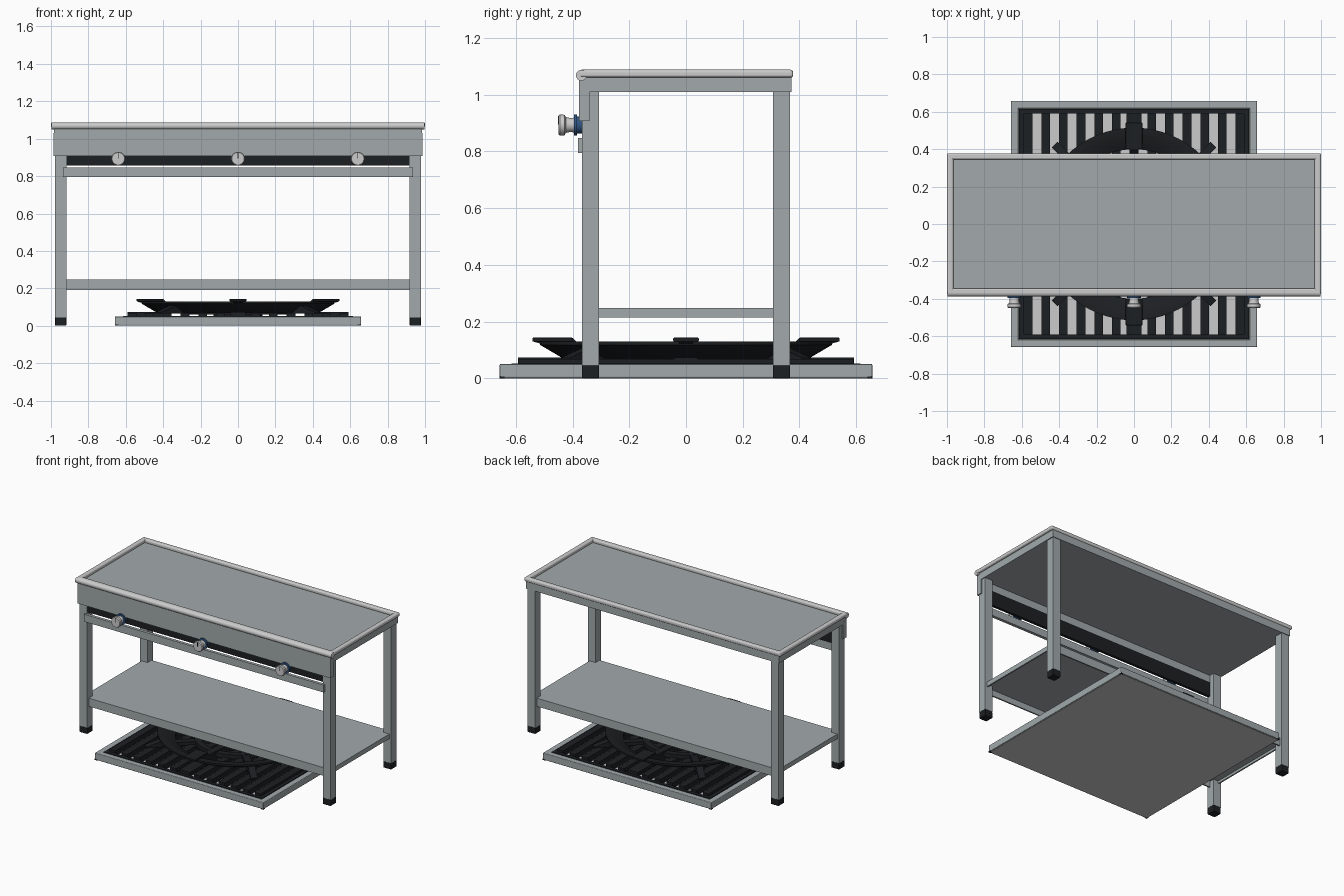
import bpy, bmesh, math
from mathutils import Matrix, Vector

if "Cube" in bpy.data.objects:
    bpy.data.objects.remove(bpy.data.objects["Cube"])


def material(name, c):
    m = bpy.data.materials.new(name)
    m.diffuse_color = (*c, 1)
    m.use_nodes = True
    m.node_tree.nodes["Principled BSDF"].inputs["Base Color"].default_value = m.diffuse_color
    return m


STEEL = material("steel", (0.36, 0.40, 0.41))
LIGHT = material("light_steel", (0.55, 0.57, 0.57))
BLACK = material("black_iron", (0.012, 0.014, 0.016))
BLUE = material("blue_bezel", (0.03, 0.09, 0.22))


def finish(name, bm, mat, smooth=False):
    bmesh.ops.recalc_face_normals(bm, faces=bm.faces)
    me = bpy.data.meshes.new(name)
    bm.to_mesh(me)
    bm.free()
    ob = bpy.data.objects.new(name, me)
    bpy.context.collection.objects.link(ob)
    me.materials.append(mat)
    if smooth:
        bpy.context.view_layer.objects.active = ob
        ob.select_set(True)
        bpy.ops.object.shade_smooth_by_angle(angle=math.radians(35))
        ob.select_set(False)
    return ob


def box(name, x, y, z, mat=STEEL, bevel=0, rot=0):
    bm = bmesh.new()
    bmesh.ops.create_cube(bm, size=1)
    size = (x[1] - x[0], y[1] - y[0], z[1] - z[0])
    mid = Vector(((x[0] + x[1]) / 2, (y[0] + y[1]) / 2, (z[0] + z[1]) / 2))
    bm.transform(Matrix.Rotation(rot, 4, 'Z') @ Matrix.Translation(mid) @ Matrix.Diagonal((*size, 1)))
    ob = finish(name, bm, mat)
    if bevel:
        b = ob.modifiers.new("bevel", 'BEVEL')
        b.width, b.segments = bevel, 3
    return ob


def frame(name, hx, hy, w, z, mat=STEEL, bevel=0):
    """Rectangular ring from four bars."""
    for s, side in ((-1, "a"), (1, "b")):
        ys, xs = sorted((s * hy, s * (hy - w))), sorted((s * hx, s * (hx - w)))
        box(f"{name}_long_{side}", (-hx, hx), ys, z, mat, bevel)
        box(f"{name}_short_{side}", xs, (-hy, hy), z, mat, bevel)


def lathe(name, profile, mat, n=48, closed=False, matrix=Matrix()):
    """Revolve (radius, height) points around z."""
    bm = bmesh.new()
    vs = [bm.verts.new((r, 0, z)) for r, z in profile]
    es = [bm.edges.new(p) for p in zip(vs, vs[1:])]
    if closed:
        es.append(bm.edges.new((vs[-1], vs[0])))
    bmesh.ops.spin(bm, geom=vs + es, cent=(0, 0, 0), axis=(0, 0, 1), angle=math.tau, steps=n)
    bmesh.ops.remove_doubles(bm, verts=bm.verts, dist=1e-5)
    bm.transform(matrix)
    return finish(name, bm, mat, True)


def prism(name, profile, width, rot, mat):
    """Extrude an (r, z) outline sideways, then turn it about z."""
    bm = bmesh.new()
    f = bm.faces.new([bm.verts.new((r, -width / 2, z)) for r, z in profile])
    ext = bmesh.ops.extrude_face_region(bm, geom=[f])
    bmesh.ops.translate(bm, vec=(0, width, 0), verts=[v for v in ext['geom'] if isinstance(v, bmesh.types.BMVert)])
    bm.transform(Matrix.Rotation(rot, 4, 'Z'))
    return finish(name, bm, mat)


# Table top: slab, raised rim, rolled front edge
box("table_top", (-0.985, 0.985), (-0.37, 0.372), (1.01, 1.065))
frame("top_rim", 1.0, 0.378, 0.034, (1.06, 1.088), LIGHT, 0.01)
lathe("front_roll", [(0, -0.998), (0.019, -0.998), (0.019, 0.998), (0, 0.998)], LIGHT, 24,
      matrix=Matrix.Translation((0, -0.369, 1.068)) @ Matrix.Rotation(math.pi / 2, 4, 'Y'))

# Legs with black feet
for sx in (-1, 1):
    for sy in (-1, 1):
        x, y = sorted((sx * 0.918, sx * 0.979)), sorted((sy * 0.306, sy * 0.367))
        box("leg", x, y, (0.045, 1.015))
        box("foot", x, y, (0, 0.046), BLACK, 0.004)

# Front apron with folded ends, control panel, lower rail
box("front_apron", (-0.985, 0.985), (-0.378, -0.368), (0.908, 1.06))
for s in (-1, 1):
    box("apron_end", sorted((s * 0.978, s * 0.986)), (-0.378, -0.34), (0.908, 1.03))
box("control_panel", (-0.92, 0.92), (-0.362, -0.342), (0.858, 0.96), BLACK)
box("panel_back", (-0.92, 0.92), (-0.362, -0.342), (0.96, 1.012))
box("lower_rail", (-0.935, 0.935), (-0.381, -0.36), (0.795, 0.847))

# Knobs
for x in (-0.64, 0, 0.64):
    m = Matrix.Translation((x, -0.35, 0.893)) @ Matrix.Rotation(math.pi / 2, 4, 'X')
    lathe("knob_bezel", [(0, 0), (0.03, 0), (0.03, 0.034), (0.037, 0.034), (0.037, 0.045), (0, 0.045)], BLUE, matrix=m)
    lathe("knob", [(0, 0.04), (0.026, 0.04), (0.025, 0.06), (0.028, 0.074), (0.036, 0.078),
                   (0.037, 0.094), (0.033, 0.1), (0, 0.1)], LIGHT, matrix=m)
    box("knob_mark", (x - 0.002, x + 0.002), (-0.452, -0.449), (0.895, 0.925), BLACK)

# Lower shelf
box("shelf", (-0.965, 0.965), (-0.35, 0.35), (0.232, 0.248))
for s in (-1, 1):
    box("shelf_lip", (-0.92, 0.92), sorted((s * 0.34, s * 0.35)), (0.19, 0.248))
    box("shelf_side", sorted((s * 0.955, s * 0.965)), (-0.35, 0.35), (0.215, 0.248))

# Floor burner tray
box("tray_floor", (-0.65, 0.65), (-0.65, 0.65), (0, 0.03), LIGHT)
frame("tray_rim", 0.657, 0.657, 0.04, (0.002, 0.05), STEEL, 0.004)
for sx in (-1, 1):
    for sy in (-1, 1):
        box("tray_foot", sorted((sx * 0.64, sx * 0.657)), sorted((sy * 0.64, sy * 0.657)), (0, 0.008), BLACK)

# Grate: frame and parallel bars
frame("grate_frame", 0.615, 0.615, 0.024, (0.025, 0.052), BLACK)
for i in range(-6, 7):
    box("grate_bar", (i * 0.0945 - 0.023, i * 0.0945 + 0.023), (-0.59, 0.59), (0.03, 0.068), BLACK)

# Pot stand: conical ring, arms, spokes and burner
lathe("stand_ring", [(0.40, 0.068), (0.43, 0.068), (0.515, 0.118), (0.515, 0.13), (0.47, 0.13), (0.40, 0.09)],
      BLACK, 64, True)
for k in range(4):
    a = k * math.pi / 2
    prism("stand_arm", [(0.12, 0.065), (0.40, 0.065), (0.50, 0.118), (0.54, 0.13), (0.54, 0.142),
                        (0.40, 0.142), (0.36, 0.105), (0.12, 0.09)], 0.05, a, BLACK)
    box("arm_tab", (0.40, 0.542), (-0.045, 0.045), (0.13, 0.143), BLACK, 0.003, a)
    box("arm_foot", (0.40, 0.592), (-0.04, 0.04), (0.05, 0.073), BLACK, 0, a)
    prism("diagonal_arm", [(0.12, 0.065), (0.60, 0.065), (0.60, 0.072), (0.46, 0.12), (0.40, 0.09), (0.12, 0.085)],
          0.045, a + math.pi / 4, BLACK)
lathe("burner_ring", [(0.24, 0.06), (0.28, 0.06), (0.28, 0.09), (0.24, 0.09)], BLACK, 48, True)
lathe("burner_cap", [(0, 0.05), (0.13, 0.05), (0.13, 0.095), (0.10, 0.105), (0, 0.105)], BLACK)
